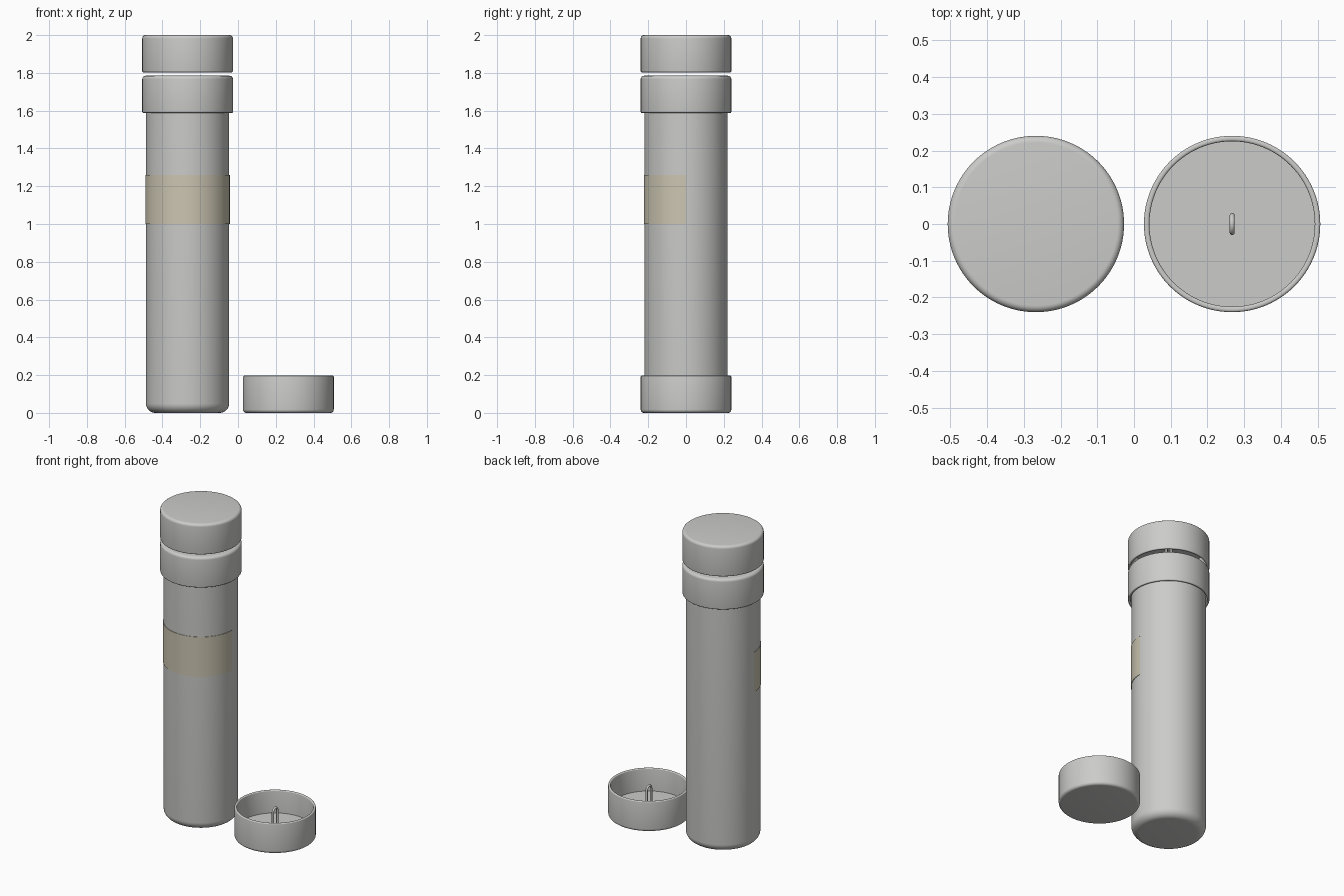
import bpy, bmesh, math
from mathutils import Matrix

if "Cube" in bpy.data.objects:
    bpy.data.objects.remove(bpy.data.objects["Cube"])

SEG = 96
R, H, X = 0.24, 0.197, 0.267     # cap radius, cap height, offset from centre


def material(name, rgb):
    m = bpy.data.materials.new(name)
    m.diffuse_color = (*rgb, 1)
    m.use_nodes = True
    m.node_tree.nodes["Principled BSDF"].inputs["Base Color"].default_value = m.diffuse_color
    return m


GREY = material("light grey plastic", (0.60, 0.60, 0.59))
TAN = material("tan label", (0.60, 0.56, 0.44))


def finish(bm, name, mat, matrix):
    bmesh.ops.remove_doubles(bm, verts=bm.verts, dist=1e-5)
    bmesh.ops.recalc_face_normals(bm, faces=bm.faces)
    me = bpy.data.meshes.new(name)
    bm.to_mesh(me)
    bm.free()
    me.materials.append(mat)
    ob = bpy.data.objects.new(name, me)
    bpy.context.collection.objects.link(ob)
    ob.matrix_world = matrix
    bpy.ops.object.select_all(action='DESELECT')
    ob.select_set(True)
    bpy.context.view_layer.objects.active = ob
    bpy.ops.object.shade_smooth_by_angle(angle=math.radians(35))
    return ob


def arc(r, z, rad, a0, a1, n=6):
    """Points of a rounded corner in the (radius, height) plane."""
    return [(r + rad * math.cos(math.radians(a0 + (a1 - a0) * i / n)),
             z + rad * math.sin(math.radians(a0 + (a1 - a0) * i / n))) for i in range(n + 1)]


def lathe(name, profile, mat, matrix, start=0.0, sweep=math.tau, seg=SEG):
    bm = bmesh.new()
    vs = [bm.verts.new((r * math.cos(start), r * math.sin(start), z)) for r, z in profile]
    es = [bm.edges.new(p) for p in zip(vs, vs[1:])]
    bmesh.ops.spin(bm, geom=vs + es, cent=(0, 0, 0), axis=(0, 0, 1), angle=sweep, steps=seg)
    return finish(bm, name, mat, matrix)


# cap, open side up, with a thick floor
cap_profile = ([(0, 0)] + arc(R - 0.018, 0.018, 0.018, -90, 0) + arc(R - 0.006, H - 0.006, 0.006, 0, 90, 4)
               + arc(0.231, H - 0.006, 0.006, 90, 180, 4) + [(0.225, 0.05), (0, 0.05)])


def loop(name, matrix):
    """Small arched wire loop standing on the inside of a cap."""
    w, r, top = 0.023, 0.007, 0.195
    cz = top - r - w
    path = [(-w, 0.045)] + [(-w * math.cos(math.pi * i / 14), cz + w * math.sin(math.pi * i / 14))
                            for i in range(15)] + [(w, 0.045)]
    bm = bmesh.new()
    rings = []
    for i, (y, z) in enumerate(path):
        a = math.pi * min(max(i - 1, 0), 14) / 14      # outward direction of the arch
        ny, nz = -math.cos(a), math.sin(a)
        rings.append([bm.verts.new((r * math.sin(t), y + r * math.cos(t) * ny, z + r * math.cos(t) * nz))
                      for t in (math.tau * k / 12 for k in range(12))])
    for a, b in zip(rings, rings[1:]):
        for k in range(12):
            bm.faces.new((a[k], a[(k + 1) % 12], b[(k + 1) % 12], b[k]))
    bm.faces.new(rings[0])
    bm.faces.new(rings[-1])
    finish(bm, name, GREY, matrix)


# three identical caps: lying open, fitted on the tube, floating above it
flip = Matrix.Rotation(math.pi, 4, 'Y')
for name, m in (("loose_cap", Matrix.Translation((X, 0, 0))),
                ("fitted_cap", Matrix.Translation((-X, 0, 1.785)) @ flip),
                ("upper_cap", Matrix.Translation((-X, 0, 2.0)) @ flip)):
    lathe(name, cap_profile, GREY, m)
    loop(name + "_loop", m)

# hollow tube with rounded bottom
place = Matrix.Translation((-X, 0, 0))
lathe("tube", [(0, 0)] + arc(0.17, 0.05, 0.05, -90, 0, 10) + [(0.22, 1.734), (0.205, 1.734)]
      + arc(0.165, 0.055, 0.04, 0, -90, 8) + [(0, 0.015)], GREY, place)

# thin label wrapped round the front half
lathe("label", [(0.2205, 1.0), (0.2235, 1.0), (0.2235, 1.26), (0.2205, 1.26), (0.2205, 1.0)],
      TAN, place, start=math.pi, sweep=math.pi, seg=48)
